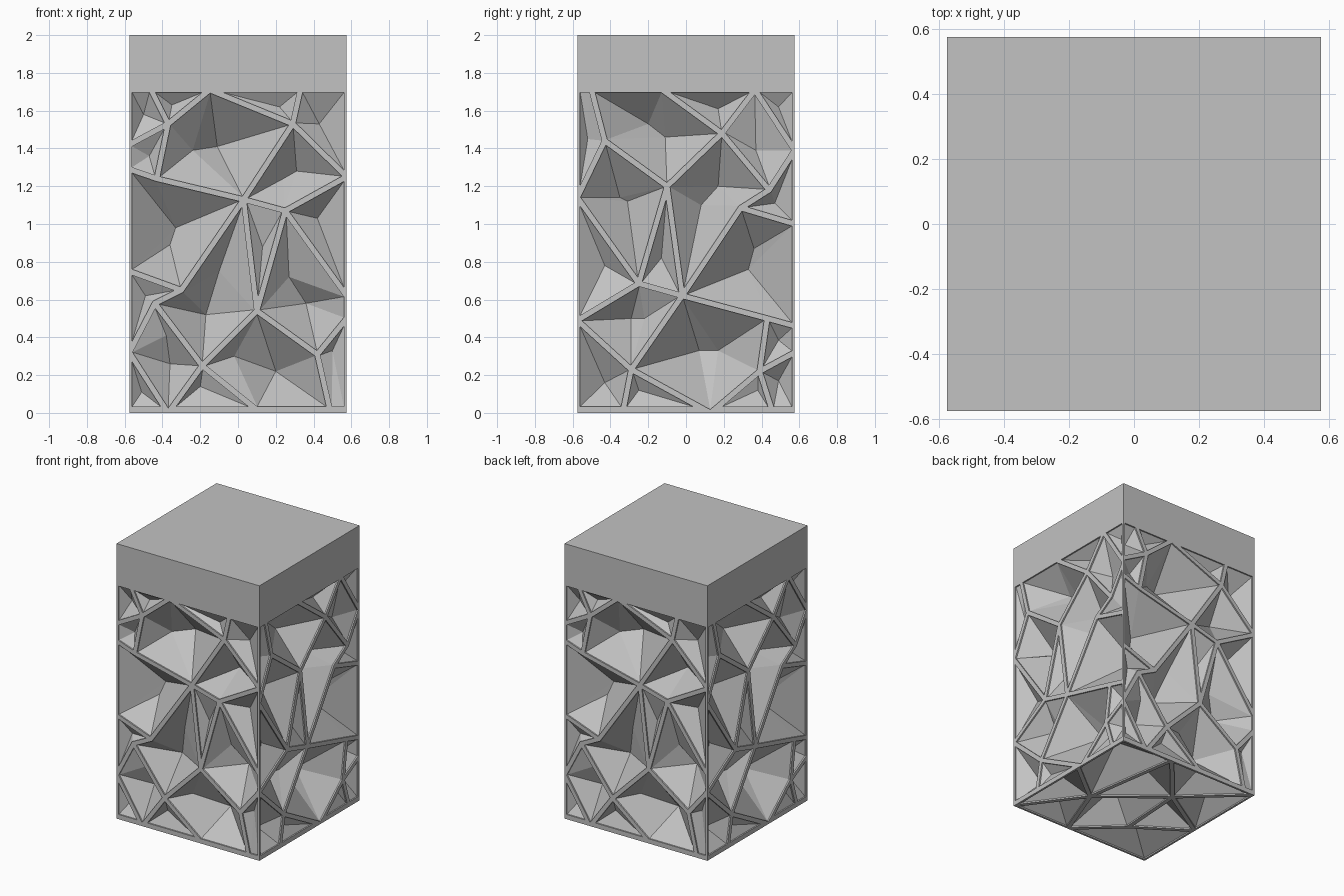
import bpy
import bmesh
from math import radians
from mathutils import Vector, Matrix

if "Cube" in bpy.data.objects:
    bpy.data.objects.remove(bpy.data.objects["Cube"])

H = 0.575       # half width of the block
TOP = 1.71      # upper limit of the carved panels
STEEP = 1.05    # hollow depth relative to distance from the rim
LIP = 0.01      # straight wall below each strut

stone = bpy.data.materials.new("pale_grey")
stone.use_nodes = True
stone.diffuse_color = (0.54, 0.54, 0.54, 1)
stone.node_tree.nodes["Principled BSDF"].inputs["Base Color"].default_value = stone.diffuse_color


def add_object(name, bm):
    mesh = bpy.data.meshes.new(name)
    bm.to_mesh(mesh)
    bm.free()
    mesh.materials.append(stone)
    obj = bpy.data.objects.new(name, mesh)
    bpy.context.collection.objects.link(obj)
    return obj


def rim_width(a, b):
    """Half strut width, wider where the edge lies on the outer frame."""
    if a.x == b.x and abs(a.x) == H:
        return 0.02
    if a.y == b.y and a.y == 0:
        return 0.034
    if a.y == b.y and abs(a.y) == H:
        return 0.02
    return 0.01 if a.y == b.y == TOP else 0.015


def inset(poly):
    """Offset every edge inward and intersect neighbouring edges."""
    lines = []
    for a, b in zip(poly, poly[1:] + poly[:1]):
        d = (b - a).normalized()
        n = Vector((-d.y, d.x))
        lines.append((n, n.dot(a) + rim_width(a, b)))
    result = []
    for i in range(len(poly)):
        (n, c), (m, e) = lines[i - 1], lines[i]
        det = n.x * m.y - n.y * m.x
        result.append(Vector(((c * m.y - e * n.y) / det, (n.x * e - m.x * c) / det)))
    return result


def edge_distance(p, a, b):
    d = b - a
    t = max(0, min(1, (p - a).dot(d) / d.length_squared))
    return (a + d * t - p).length


def carve_cell(bm, poly, tips):
    """Flat strut border, short lip and a faceted hollow down to one or two tips."""
    area = sum(a.x * b.y - a.y * b.x for a, b in zip(poly, poly[1:] + poly[:1]))
    if area < 0:
        poly = poly[::-1]
    inner = inset(poly)
    n = len(poly)
    if not tips:
        tips = [sum(inner, Vector((0, 0))) / n]

    def ring(points, depth):
        return [bm.verts.new((p.x, depth - H, p.y)) for p in points]

    outer, rim, floor = ring(poly, 0), ring(inner, 0), ring(inner, LIP)
    apex = []
    for t in tips:
        reach = min(edge_distance(t, inner[i], inner[(i + 1) % n]) for i in range(n))
        apex.append(bm.verts.new((t.x, LIP + STEEP * reach - H, t.y)))
    owner = []
    for i in range(n):
        mid = (inner[i] + inner[(i + 1) % n]) / 2
        owner.append(min(range(len(tips)), key=lambda k: (tips[k] - mid).length))
    for i in range(n):
        j = (i + 1) % n
        bm.faces.new((outer[i], outer[j], rim[j], rim[i]))
        bm.faces.new((rim[i], rim[j], floor[j], floor[i]))
        bm.faces.new((floor[i], floor[j], apex[owner[i]]))
        if owner[i - 1] != owner[i]:
            bm.faces.new((floor[i], apex[owner[i]], apex[owner[i - 1]]))


def build_panel(name, nodes, cells, matrix):
    bm = bmesh.new()
    for letters, tips in cells:
        carve_cell(bm, [Vector(nodes[c]) for c in letters], [Vector(t) for t in tips])
    bm.transform(matrix)
    return add_object(name, bm)


# Strut junctions and hollows of the front and back
wide_nodes = dict(
    a=(-H, TOP), b=(-.46, TOP), c=(-.15, TOP), d=(.33, TOP), e=(H, TOP),
    f=(-H, 0), g=(-.37, 0), h=(.12, 0), i=(.49, 0), j=(H, 0),
    k=(-H, 1.42), l=(-H, 1.29), m=(-H, .75), n=(-H, .32),
    o=(H, 1.25), p=(H, .62), q=(H, .5),
    A=(-.37, 1.53), B=(.29, 1.53), C=(-.43, 1.24), D=(.03, 1.13), E=(.25, 1.07),
    F=(-.3, .65), G=(-.44, .58), I=(-.19, .25), J=(.1, .54), K=(.42, .31))
wide_cells = [
    ("abAk", [(-.5, 1.58)]), ("bcA", [(-.35, 1.63)]), ("kACl", [(-.47, 1.36)]),
    ("AcBDC", [(-.11, 1.41), (-.24, 1.39)]), ("cdB", [(.22, 1.62)]),
    ("deoB", [(.43, 1.53)]), ("BoED", [(.24, 1.24), (.31, 1.28)]),
    ("lCDFm", [(-.33, .98), (-.36, .89)]), ("DFGIJ", [(-.1, .75), (-.17, .52)]),
    ("DEJ", [(.13, .88)]), ("Eop", [(.42, 1.03)]),
    ("EpqKJ", [(.27, .72), (.36, .58)]), ("mFGn", [(-.49, .62)]),
    ("GIgn", [(-.38, .41), (-.36, .26)]), ("IJKih", [(-.02, .3), (.2, .22)]),
    ("Ihg", [(-.2, .14)]), ("Kqji", [(.5, .33)]), ("ngf", [(-.51, .11)])]

# Strut junctions and hollows of the two sides
side_nodes = dict(
    a=(-H, TOP), b=(-.5, TOP), c=(-.125, TOP), d=(.365, TOP), e=(H, TOP),
    f=(-H, 0), g=(-.335, 0), h=(.13, 0), i=(.46, 0), j=(H, 0),
    k=(-H, 1.14), l=(-H, .49),
    m=(H, 1.39), n=(H, 1), o=(H, .46), p=(H, .32),
    A=(-.43, 1.44), B=(.19, 1.48), C=(-.1, 1.2), D=(.44, 1.18), E=(.29, 1.085),
    F=(-.25, .685), G=(-.02, .62), I=(-.29, .23), J=(.43, .5), K=(.39, .22))
side_cells = [
    ("abAk", [(-.52, 1.45)]), ("bcBCA", [(-.2, 1.53), (-.11, 1.46)]),
    ("cdB", [(.17, 1.61)]), ("dmDB", [(.37, 1.39)]), ("dem", [(.49, 1.62)]),
    ("DmnE", [(.47, 1.11)]), ("ACFk", [(-.35, 1.14), (-.31, 1.12)]),
    ("kFl", [(-.43, .78)]), ("CGF", [(-.13, .82)]),
    ("BDEGC", [(.08, 1.1), (.17, 1.2)]), ("EnoJG", [(.36, .87), (.33, .76)]),
    ("lFGI", [(-.29, .5), (-.22, .5)]), ("GJKhI", [(.07, .33), (.17, .33)]),
    ("JopK", [(.49, .385)]), ("hKi", [(.38, .12)]), ("Kpji", [(.49, .17)]),
    ("lIgf", [(-.43, .16)]), ("Ihg", [(-.25, .12)])]

# Strut junctions and hollows of the underside
base_nodes = dict(
    a=(-H, H), b=(.1, H), c=(H, H), d=(H, -.1), e=(H, -H), f=(.15, -H),
    g=(-H, -H), h=(-H, .05), A=(.26, .15), B=(-.17, -.2), C=(-.2, .3))
base_cells = [(s, []) for s in
              ("abCh", "bcA", "cdA", "defA", "fBA", "fgB", "ghB", "hCB", "CbAB")]

# Carved walls, each a quarter turn from the last
for turn, side in enumerate(("front", "left", "back", "right")):
    nodes, cells = (side_nodes, side_cells) if turn % 2 else (wide_nodes, wide_cells)
    build_panel(side + "_carved_panel", nodes, cells,
                Matrix.Rotation(radians(90 * turn), 4, "Z"))

# Carved underside
build_panel("bottom_carved_panel", base_nodes, base_cells,
            Matrix.Translation((0, 0, H)) @ Matrix.Rotation(radians(90), 4, "X"))

# Solid cap on top
bm = bmesh.new()
bmesh.ops.create_cube(bm, size=1)
bmesh.ops.scale(bm, vec=(2 * H, 2 * H, 0.3), verts=bm.verts)
bmesh.ops.translate(bm, vec=(0, 0, 1.85), verts=bm.verts)
add_object("solid_cap", bm)
